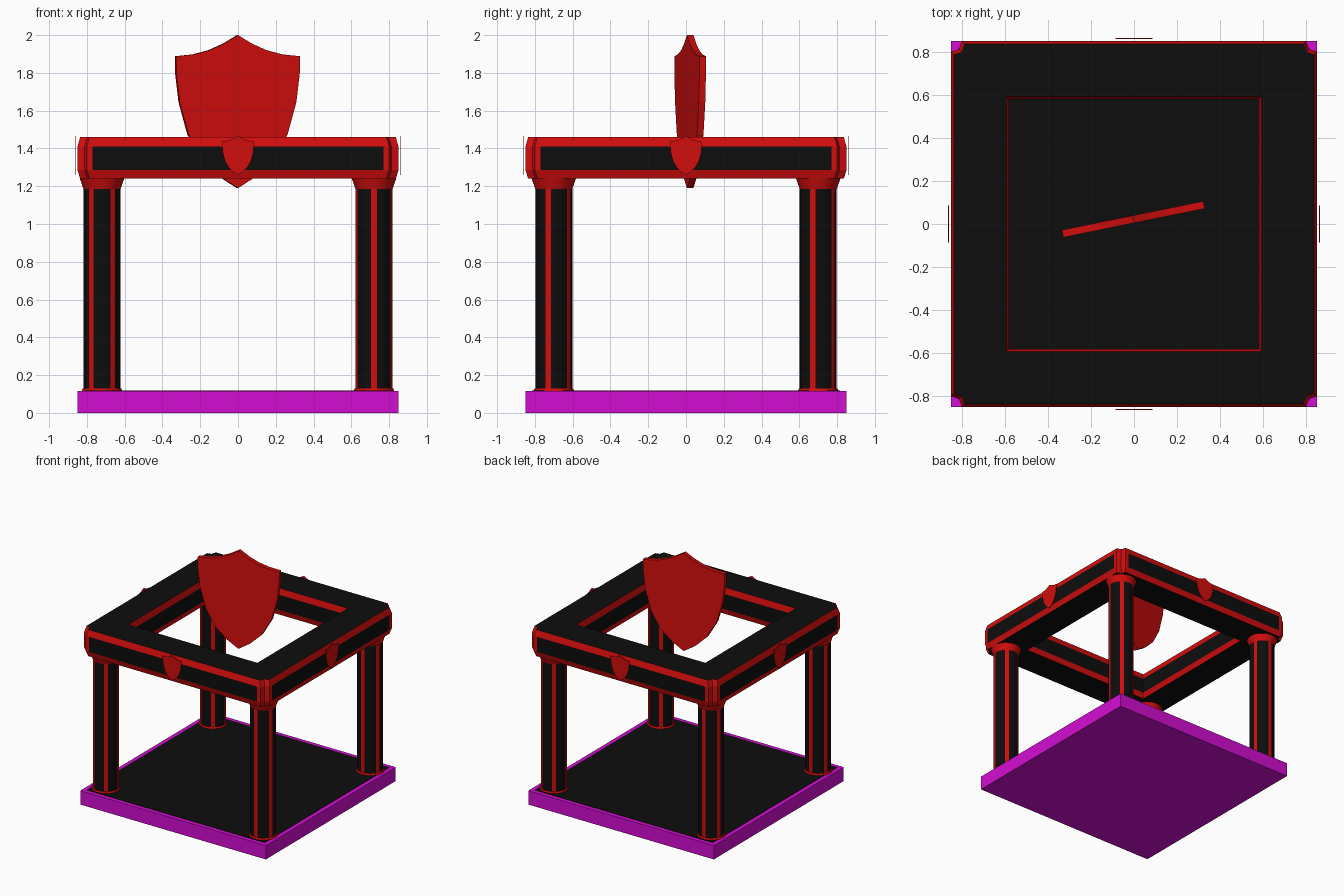
import bpy, bmesh, math
from mathutils import Matrix

if "Cube" in bpy.data.objects:
    bpy.data.objects.remove(bpy.data.objects["Cube"])


def material(name, color):
    m = bpy.data.materials.new(name)
    m.diffuse_color = (*color, 1)
    m.use_nodes = True
    m.node_tree.nodes["Principled BSDF"].inputs["Base Color"].default_value = m.diffuse_color
    return m


BLACK = material("black", (0.004, 0.004, 0.004))
RED = material("red", (0.65, 0.004, 0.004))
MAGENTA = material("magenta", (0.65, 0.004, 0.65))


def finish(name, bm, mats, smooth=False):
    bmesh.ops.recalc_face_normals(bm, faces=bm.faces)
    me = bpy.data.meshes.new(name)
    bm.to_mesh(me)
    bm.free()
    for m in mats:
        me.materials.append(m)
    ob = bpy.data.objects.new(name, me)
    bpy.context.collection.objects.link(ob)
    if smooth:
        bpy.ops.object.select_all(action='DESELECT')
        ob.select_set(True)
        bpy.context.view_layer.objects.active = ob
        bpy.ops.object.shade_smooth_by_angle(angle=math.radians(30))
    return ob


def box(name, half, z0, z1, mat):
    bm = bmesh.new()
    bmesh.ops.create_cube(bm, size=1)
    bmesh.ops.scale(bm, vec=(2 * half, 2 * half, z1 - z0), verts=bm.verts)
    bmesh.ops.translate(bm, vec=(0, 0, (z0 + z1) / 2), verts=bm.verts)
    return finish(name, bm, [mat])


def cone(name, x, y, r0, r1, z0, z1):
    bm = bmesh.new()
    bmesh.ops.create_cone(bm, cap_ends=True, segments=40, radius1=r0, radius2=r1, depth=z1 - z0,
                          matrix=Matrix.Translation((x, y, (z0 + z1) / 2)))
    return finish(name, bm, [RED], True)


# Base slab and dark floor
box("base_slab", 0.85, 0, 0.115, MAGENTA)
box("floor_panel", 0.815, 0.1, 0.118, BLACK)


# Round pillars with five red stripes, left pair turned half a turn
def pillar(name, x, y, phase):
    bm = bmesh.new()
    rings = []
    for z in (0.115, 1.24):
        rings.append([bm.verts.new((x + 0.098 * math.cos(phase + math.radians(9 * i)),
                                    y + 0.098 * math.sin(phase + math.radians(9 * i)), z))
                      for i in range(40)])
    for i in range(40):
        j = (i + 1) % 40
        f = bm.faces.new((rings[0][i], rings[0][j], rings[1][j], rings[1][i]))
        f.material_index = 1 if i % 8 in (0, 7) else 0
    for r in rings:
        bm.faces.new(r)
    finish(name, bm, [BLACK, RED], True)


for sx, side in ((-1, "left"), (1, "right")):
    for sy, end in ((-1, "front"), (1, "back")):
        x, y, tag = 0.72 * sx, 0.70 * sy, end + "_" + side
        pillar(tag + "_pillar", x, y, -sx * math.pi / 2)
        cone(tag + "_foot", x, y, 0.108, 0.102, 0.115, 0.13)
        cone(tag + "_capital", x, y, 0.096, 0.118, 1.18, 1.242)


# Square top frame: notched plan swept round a bevelled section
def plan(quarter):
    pts = []
    for k in range(4):
        c, s = round(math.cos(k * math.pi / 2)), round(math.sin(k * math.pi / 2))
        pts += [(c * x - s * y, s * x + c * y) for x, y in quarter]
    return pts


outer = plan([(0.85, 0.77), (0.85, 0.80), (0.812, 0.812), (0.80, 0.85), (0.77, 0.85)])
inner = plan([(0.58, 0.54), (0.58, 0.56), (0.58, 0.58), (0.56, 0.58), (0.54, 0.58)])
section = [(outer, 0.983, 1.24), (outer, 1, 1.285), (outer, 1, 1.41), (outer, 0.983, 1.46),
           (inner, 1.02, 1.46), (inner, 1, 1.41), (inner, 1, 1.285), (inner, 1.02, 1.24)]
bm = bmesh.new()
rings = [[bm.verts.new((x * s, y * s, z)) for x, y in pts] for pts, s, z in section]
n = len(outer)
for k in range(8):
    a, b = rings[k], rings[(k + 1) % 8]
    for i in range(n):
        j = (i + 1) % n
        f = bm.faces.new((a[i], a[j], b[j], b[i]))
        corner = k == 1 and i % 5 != 4
        f.material_index = 1 if k in (0, 2, 4, 6) or corner else 0
        if k in (3, 7):
            f.material_index = 0
finish("top_frame", bm, [BLACK, RED])


# Shield outline, right half from the peak to the tip
HALF = [(0, 0.405), (0.075, 0.36), (0.155, 0.325), (0.24, 0.303), (0.335, 0.293), (0.333, 0.2),
        (0.315, 0.05), (0.268, -0.12), (0.19, -0.255), (0.095, -0.345), (0, -0.405)]
OUTLINE = HALF + [(-x, z) for x, z in HALF[-2:0:-1]]


def shield(name, scale, thickness, matrix):
    bm = bmesh.new()
    f = bm.faces.new([bm.verts.new((x * scale, -thickness / 2, z * scale)) for x, z in OUTLINE])
    if thickness:
        ext = bmesh.ops.extrude_face_region(bm, geom=[f], use_keep_orig=True)
        verts = [v for v in ext["geom"] if isinstance(v, bmesh.types.BMVert)]
        bmesh.ops.translate(bm, vec=(0, thickness, 0), verts=verts)
    bmesh.ops.transform(bm, matrix=matrix, verts=bm.verts)
    return finish(name, bm, [RED])


# Large turned shield hovering in the frame opening
shield("large_shield", 1, 0.035,
       Matrix.Translation((-0.003, 0.022, 1.595)) @ Matrix.Rotation(math.radians(11.5), 4, 'Z'))

# Thin badge shield on each side of the frame
for k, side in enumerate(("front", "right", "back", "left")):
    shield(side + "_badge", 0.255, 0.004,
           Matrix.Rotation(k * math.pi / 2, 4, 'Z') @ Matrix.Translation((0, -0.862, 1.363)))
